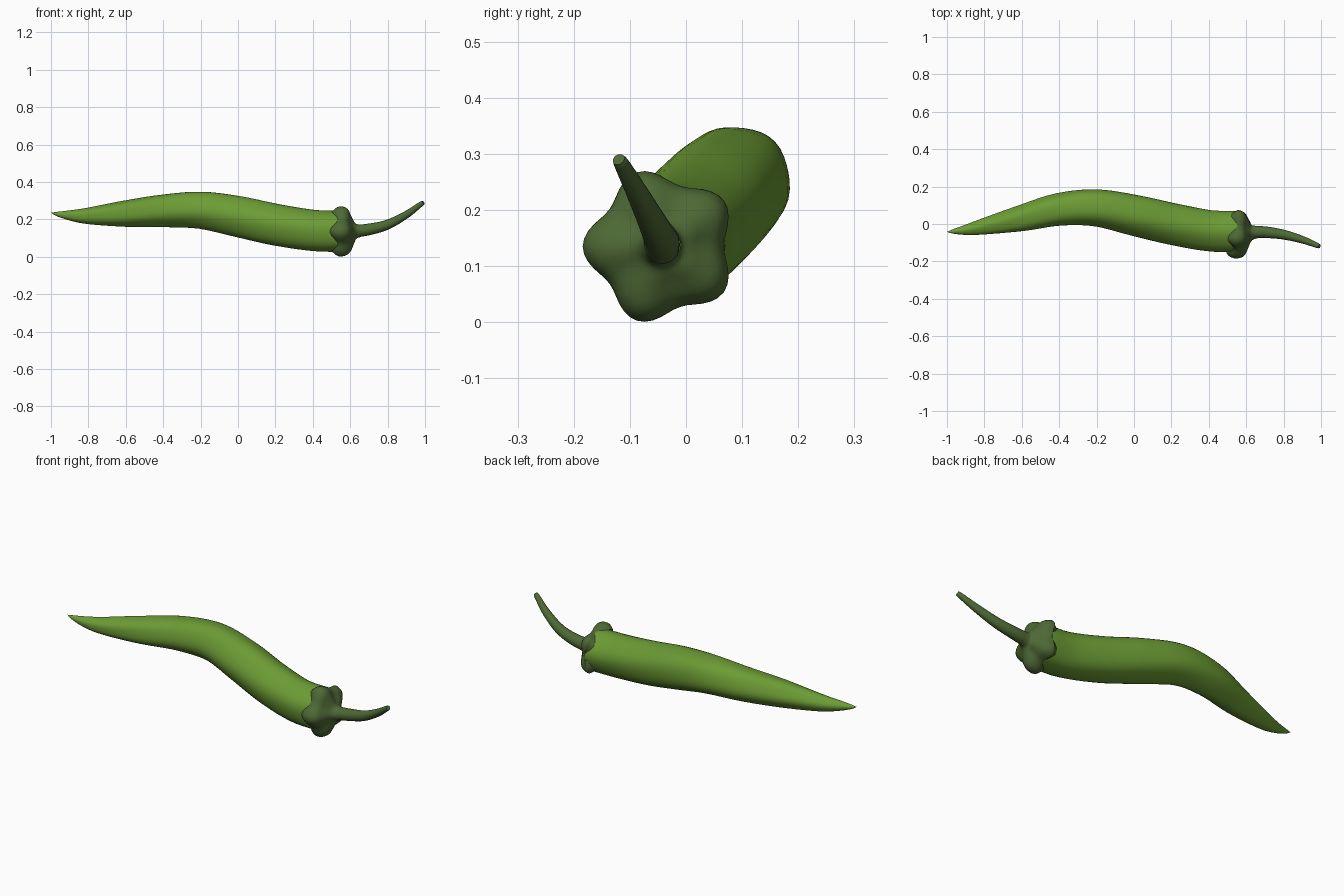
import bpy, bmesh, math
from mathutils import Vector

if "Cube" in bpy.data.objects:
    bpy.data.objects.remove(bpy.data.objects["Cube"])


def material(name, rgb):
    m = bpy.data.materials.new(name)
    m.diffuse_color = (*rgb, 1)
    m.use_nodes = True
    m.node_tree.nodes["Principled BSDF"].inputs["Base Color"].default_value = m.diffuse_color
    return m


def smooth_path(stations, steps):
    """Catmull-Rom interpolation through station tuples."""
    pts = [Vector(s) for s in stations]
    pts = [2 * pts[0] - pts[1]] + pts + [2 * pts[-1] - pts[-2]]
    out = []
    for i in range(1, len(pts) - 2):
        a, b, c, d = pts[i - 1:i + 3]
        for k in range(steps):
            t = k / steps
            out.append(0.5 * (2 * b + (c - a) * t + (2 * a - 5 * b + 4 * c - d) * t * t
                              + (3 * b - a - 3 * c + d) * t ** 3))
    out.append(pts[-2])
    return out


def loft(name, stations, mat, steps=5, sides=40, twist=0.0, caps=(True, True), angle=50):
    """Skin rings along x; each station is x, y, z, radius, lobe depth, lobe shift along x."""
    path = smooth_path(stations, steps)
    bm = bmesh.new()
    rings = []
    for i, p in enumerate(path):
        a, b = path[max(i - 1, 0)], path[min(i + 1, len(path) - 1)]
        axis = Vector(b[:3]) - Vector(a[:3])
        axis.normalize()
        u = Vector((0, 1, 0))
        u = (u - axis * u.dot(axis)).normalized()
        v = axis.cross(u)
        ring = []
        for s in range(sides):
            t = 2 * math.pi * s / sides
            lobe = -math.cos(5 * (t + twist * p[0]))
            r = max(p[3], 0.0008) + p[4] * lobe
            co = Vector(p[:3]) + (u * math.cos(t) + v * math.sin(t)) * r
            co.x += p[5] * lobe
            ring.append(bm.verts.new(co))
        rings.append(ring)
    for r0, r1 in zip(rings, rings[1:]):
        for s in range(sides):
            n = (s + 1) % sides
            bm.faces.new((r0[s], r0[n], r1[n], r1[s]))
    if caps[0]:
        bm.faces.new(rings[0][::-1])
    if caps[1]:
        bm.faces.new(rings[-1])
    bmesh.ops.recalc_face_normals(bm, faces=bm.faces[:])
    me = bpy.data.meshes.new(name)
    bm.to_mesh(me)
    bm.free()
    me.materials.append(mat)
    ob = bpy.data.objects.new(name, me)
    bpy.context.collection.objects.link(ob)
    bpy.ops.object.select_all(action='DESELECT')
    ob.select_set(True)
    bpy.context.view_layer.objects.active = ob
    bpy.ops.object.shade_smooth_by_angle(angle=math.radians(angle))
    return ob


skin = material("fresh green", (0.15, 0.33, 0.035))
stalk = material("dark green", (0.075, 0.14, 0.035))

# Curved, tapering fruit with faint twisted ribs
loft("pepper_body", [
    (-1.00, -0.042, 0.236, 0.000, 0, 0),
    (-0.97, -0.040, 0.229, 0.011, 0, 0),
    (-0.90, -0.032, 0.221, 0.027, 0.0005, 0),
    (-0.80, -0.013, 0.218, 0.044, 0.001, 0),
    (-0.60, 0.030, 0.231, 0.070, 0.002, 0),
    (-0.40, 0.078, 0.247, 0.087, 0.002, 0),
    (-0.20, 0.087, 0.250, 0.099, 0.002, 0),
    (0.00, 0.049, 0.215, 0.109, 0.002, 0),
    (0.20, 0.002, 0.170, 0.111, 0.002, 0),
    (0.40, -0.036, 0.139, 0.110, 0.002, 0),
    (0.56, -0.042, 0.134, 0.110, 0.002, 0),
], skin, twist=0.9)

# Five-lobed cap gripping the fruit
loft("calyx", [
    (0.525, -0.042, 0.135, 0.111, 0.002, -0.018),
    (0.550, -0.045, 0.135, 0.126, 0.013, -0.006),
    (0.587, -0.045, 0.135, 0.112, 0.012, 0.002),
    (0.612, -0.045, 0.136, 0.070, 0.006, 0.002),
    (0.630, -0.045, 0.137, 0.041, 0.001, 0),
    (0.655, -0.043, 0.138, 0.033, 0, 0),
], stalk, steps=4, sides=60, caps=(False, False))

# Curved stem
loft("stem", [
    (0.62, -0.045, 0.136, 0.034, 0, 0),
    (0.70, -0.044, 0.146, 0.031, 0, 0),
    (0.80, -0.057, 0.172, 0.026, 0, 0),
    (0.90, -0.084, 0.225, 0.020, 0, 0),
    (0.975, -0.113, 0.279, 0.014, 0, 0),
    (0.991, -0.120, 0.290, 0.011, 0, 0),
], stalk, sides=24)
